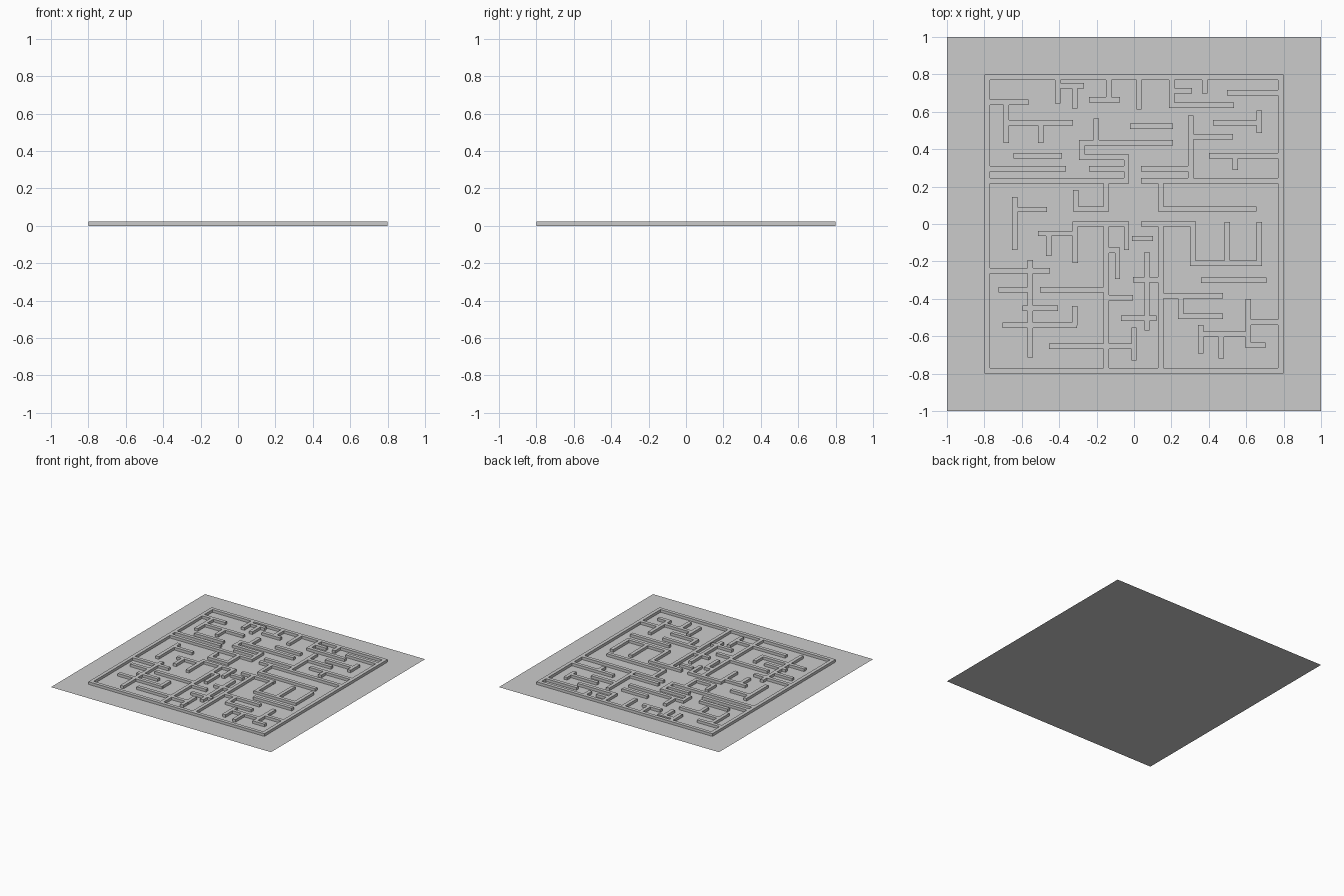
import bpy, bmesh

if "Cube" in bpy.data.objects:
    bpy.data.objects.remove(bpy.data.objects["Cube"])

UNIT = 0.8 / 150      # the maze plan is 300 x 300 units
HALF = 2.7            # half wall thickness, in plan units
HEIGHT = 0.022

# Each room: walls along x as (y, x0, x1), walls along y as (x, y0, y1)
frame = ([(147.3, -150, 150), (-147.3, -150, 150)],
         [(-147.3, -150, 150), (147.3, -150, 150)])

upper_left = (
    [(55.5, -147, -68), (43.5, -147, -4.8), (55.5, -45, -7), (67, -55, -4.8),
     (81.5, -55, 39), (122, -147, -106), (101.5, -128, -61), (68.5, -121, -72),
     (138.5, -76, -50), (124.5, -45, -14), (98, -4, 39)],
    [(-7.5, 41, 69.7), (-52, 64.3, 84.2), (-38, 82, 106), (-128, 81, 121),
     (-93.5, 81, 102), (-76.5, 121, 147), (-59.5, 116, 138), (-25.5, 124, 147),
     (5, 115, 147)])

upper_right = (
    [(55.5, 7, 57), (43.5, 7, 147), (87.5, 57, 99), (101.5, 79, 126),
     (68.5, 75, 147), (131.5, 93, 147), (119, 35.3, 100), (133.5, 38, 58)],
    [(57, 44, 109), (125.5, 91, 114), (101.5, 54, 69), (38, 117, 147),
     (71, 131, 147)])

middle = (
    [(15, -61, -25.3), (14.5, -119, -87), (15, 24.3, 123)],
    [(-28, 13, 43), (-58.5, 13, 34), (-119.5, -26, 27), (27, 13, 43)])

lower_left = (
    [(0, -61.7, -5), (-9.5, -96, -59), (-47, -147, -84), (-66, -136, -104),
     (-84.5, -112, -76), (-101.5, -132, -57), (-66, -94, -28),
     (-122.5, -85, 3)],
    [(-59, -39, 2.7), (-85.5, -32, -10), (-7.5, -26, 2.7), (-28, -147, 0),
     (-104, -134, -36), (-59.5, -102, -82)])

lower_centre = (
    [(-26.5, -28, -14), (-74, -28, -1), (-14.5, -2, 19), (-56, -1, 27),
     (-94.5, -13, 22.5)],
    [(-16.5, -55, -26), (13, -107, -28), (0, -137, -104)])

lower_right = (
    [(0, 7, 62), (-39.5, 56.3, 128), (-56.5, 67, 133), (-72, 27, 89),
     (-92.5, 44.3, 89), (-98.5, 115, 147), (-110.5, 64.3, 115),
     (-121.5, 112, 132)],
    [(27, -147, 0), (59, -42, 2.7), (125.5, -42, 2), (93.5, -40, 2),
     (47, -95, -72), (114.5, -124, -75), (67, -130, -101),
     (87.5, -135, -111)])

rects = []
for across, along in (frame, upper_left, upper_right, middle,
                      lower_left, lower_centre, lower_right):
    rects += [(x0, x1, y - HALF, y + HALF) for y, x0, x1 in across]
    rects += [(x - HALF, x + HALF, y0, y1) for x, y0, y1 in along]


def add_object(name, bm):
    mesh = bpy.data.meshes.new(name)
    bm.to_mesh(mesh)
    bm.free()
    obj = bpy.data.objects.new(name, mesh)
    bpy.context.collection.objects.link(obj)
    return obj


# Merge all wall strips into one plan, so crossings have no overlapping faces
xs = sorted({round(v, 2) for r in rects for v in r[:2]})
ys = sorted({round(v, 2) for r in rects for v in r[2:]})
cells = set()
for x0, x1, y0, y1 in rects:
    i0, i1, j0, j1 = (xs.index(round(x0, 2)), xs.index(round(x1, 2)),
                      ys.index(round(y0, 2)), ys.index(round(y1, 2)))
    cells |= {(i, j) for i in range(i0, i1) for j in range(j0, j1)}

bm = bmesh.new()
verts = {}


def vert(i, j):
    if (i, j) not in verts:
        verts[i, j] = bm.verts.new((xs[i] * UNIT, ys[j] * UNIT, 0))
    return verts[i, j]


for i, j in sorted(cells):
    bm.faces.new([vert(i, j), vert(i + 1, j), vert(i + 1, j + 1), vert(i, j + 1)])

# Raise the walls, then drop the hidden undersides
base = bm.faces[:]
ext = bmesh.ops.extrude_face_region(bm, geom=base)
bmesh.ops.translate(bm, vec=(0, 0, HEIGHT),
                    verts=[g for g in ext["geom"] if isinstance(g, bmesh.types.BMVert)])
under = [f for f in bm.faces if all(v.co.z < HEIGHT / 2 for v in f.verts)]
bmesh.ops.delete(bm, geom=under, context='FACES')
bmesh.ops.recalc_face_normals(bm, faces=bm.faces[:])
if max(bm.faces, key=lambda f: f.calc_center_median().z).normal.z < 0:
    bmesh.ops.reverse_faces(bm, faces=bm.faces[:])
add_object("maze_walls", bm)

# Flat base sheet
bm = bmesh.new()
bmesh.ops.create_grid(bm, x_segments=1, y_segments=1, size=1)
add_object("ground_sheet", bm)
